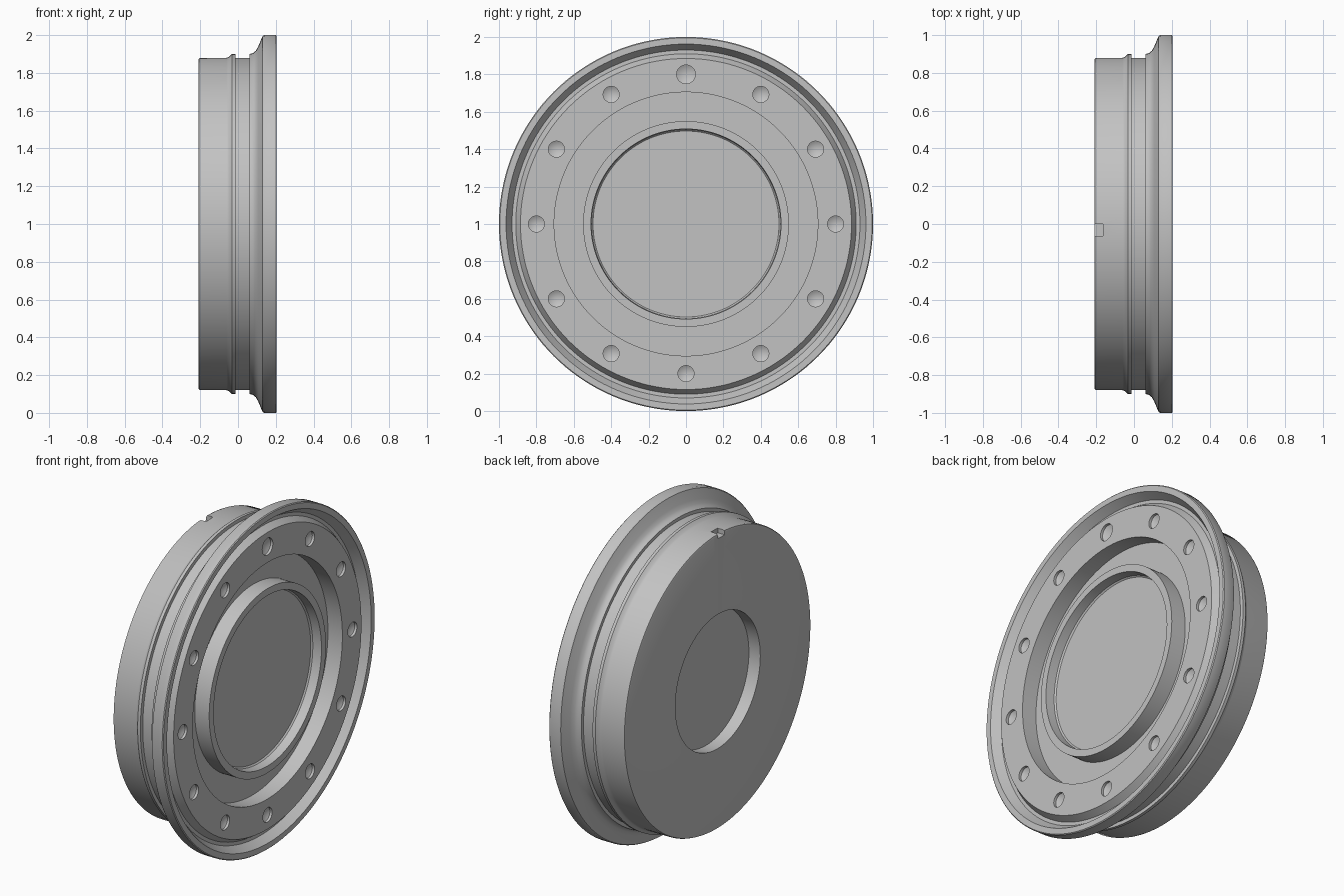
import bpy, bmesh, math

if "Cube" in bpy.data.objects:
    bpy.data.objects.remove(bpy.data.objects["Cube"])

# One flat grey for the whole turned part
grey = bpy.data.materials.new("light_grey")
grey.diffuse_color = (0.54, 0.54, 0.54, 1)
grey.use_nodes = True
grey.node_tree.nodes["Principled BSDF"].inputs["Base Color"].default_value = grey.diffuse_color


def add_lathe(bm, profile, segments, cy=0.0, cz=1.0):
    """Revolve (x, radius) points about the x axis; both ends lie on the axis."""
    rings = []
    for x, r in profile:
        if r == 0:
            rings.append([bm.verts.new((x, cy, cz))])
        else:
            rings.append([bm.verts.new((x,
                                        cy + r * math.sin(2 * math.pi * i / segments),
                                        cz + r * math.cos(2 * math.pi * i / segments)))
                          for i in range(segments)])
    for a, b in zip(rings, rings[1:]):
        for i in range(segments):
            j = (i + 1) % segments
            if len(a) == 1:
                bm.faces.new((a[0], b[i], b[j]))
            elif len(b) == 1:
                bm.faces.new((a[i], b[0], a[j]))
            else:
                bm.faces.new((a[i], b[i], b[j], a[j]))


def make_object(name, bm):
    bmesh.ops.recalc_face_normals(bm, faces=bm.faces[:])
    mesh = bpy.data.meshes.new(name)
    bm.to_mesh(mesh)
    bm.free()
    obj = bpy.data.objects.new(name, mesh)
    bpy.context.collection.objects.link(obj)
    mesh.materials.append(grey)
    return obj


# Flanged disc profile, from the back bore round the outside to the front pocket
profile = [
    (-0.135, 0), (-0.135, 0.40), (-0.21, 0.40),                     # back bore
    (-0.21, 0.868), (-0.207, 0.876), (-0.198, 0.88),                # rounded back edge
    (-0.06, 0.88), (-0.048, 0.885), (-0.038, 0.895), (-0.032, 0.90),
    (-0.014, 0.90), (-0.012, 0.88),                                # raised bead
    (0.06, 0.88), (0.06, 0.90), (0.08, 0.905), (0.095, 0.918),
    (0.107, 0.94), (0.13, 0.995), (0.138, 1.0),                     # flare
    (0.20, 1.0), (0.205, 0.995),                                    # rim
    (0.205, 0.962), (0.155, 0.93), (0.155, 0.91), (0.195, 0.885),   # front groove
    (0.195, 0.705), (0.10, 0.705), (0.10, 0.55),                    # trough
    (0.195, 0.55), (0.195, 0.508), (0.14, 0.505), (0.132, 0.497),   # inner ring
    (0.132, 0),                                                     # pocket floor
]
bm = bmesh.new()
add_lathe(bm, profile, 144)
disc = make_object("flanged_disc", bm)

# Cutters: twelve conical dimples (the top one larger) and an edge notch
bm = bmesh.new()
for k in range(12):
    a = k * math.pi / 6
    r = 0.05 if k == 0 else 0.043
    add_lathe(bm, [(0.23, 0), (0.23, r), (0.18, r), (0.155, 0)], 32,
              0.8 * math.sin(a), 1 + 0.8 * math.cos(a))
notch = bmesh.ops.create_cube(bm, size=1)["verts"]
for v in notch:
    v.co = (-0.195 + v.co.x * 0.06, -0.032 + v.co.y * 0.064, 1.88 + v.co.z * 0.06)
cutter = make_object("hole_cutter", bm)
cutter.hide_render = True
cutter.hide_set(True)

# Cut the holes and smooth the turned surfaces
cut = disc.modifiers.new("holes", "BOOLEAN")
cut.operation = "DIFFERENCE"
cut.solver = "EXACT"
cut.object = cutter
bpy.context.view_layer.objects.active = disc
disc.select_set(True)
bpy.ops.object.modifier_apply(modifier=cut.name)
bpy.data.objects.remove(cutter)
bpy.ops.object.shade_smooth_by_angle(angle=math.radians(32))
